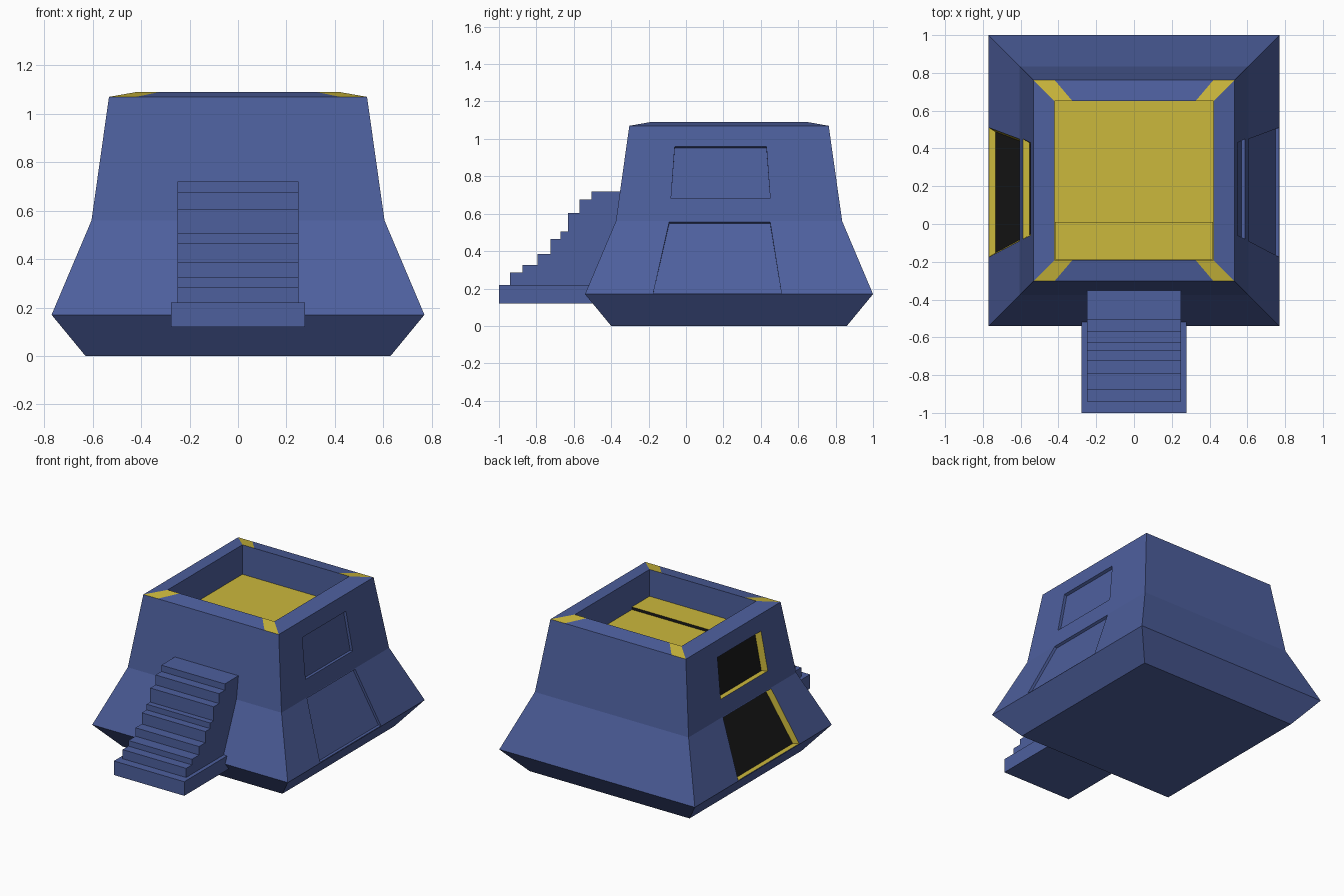
import bpy, bmesh
from mathutils import Vector

if "Cube" in bpy.data.objects:
    bpy.data.objects.remove(bpy.data.objects["Cube"])

CY = 0.23          # centre of the tower in y
BLUE, YELLOW, BLACK = 0, 1, 2


def material(name, rgb):
    m = bpy.data.materials.new(name)
    m.diffuse_color = (*rgb, 1)
    m.use_nodes = True
    m.node_tree.nodes["Principled BSDF"].inputs["Base Color"].default_value = m.diffuse_color
    return m


MATS = [material("blue_wall", (0.075, 0.115, 0.34)),
        material("yellow_trim", (0.60, 0.48, 0.045)),
        material("dark_opening", (0.01, 0.01, 0.01))]


def finish(bm, name):
    bmesh.ops.remove_doubles(bm, verts=bm.verts, dist=1e-5)
    bmesh.ops.recalc_face_normals(bm, faces=bm.faces)
    me = bpy.data.meshes.new(name)
    bm.to_mesh(me)
    bm.free()
    for m in MATS:
        me.materials.append(m)
    ob = bpy.data.objects.new(name, me)
    bpy.context.collection.objects.link(ob)
    return ob


def face(bm, pts, mat=BLUE):
    f = bm.faces.new([bm.verts.new(p) for p in pts])
    f.material_index = mat
    return f


def ring(half, z):
    return [Vector((sx * half, CY + sy * half, z))
            for sx, sy in ((-1, -1), (1, -1), (1, 1), (-1, 1))]


# Tower shell: square rings from the ground up to the rim and down into the roof pit
LEVELS = [(0.63, 0), (0.77, 0.17), (0.605, 0.56), (0.533, 1.07), (0.42, 1.09), (0.42, 0.88)]
RINGS = [ring(*l) for l in LEVELS]
# Openings per wall band: z low, z high, y range low, y range high
OPENINGS = {1: (0.174, 0.555, (-0.175, 0.51), (-0.09, 0.45)),
            2: (0.68, 0.96, (-0.08, 0.45), (-0.06, 0.43))}


def wall_with_opening(bm, band, s):
    (h0, z0), (h1, z1) = LEVELS[band], LEVELS[band + 1]
    zb, zt, yb, yt = OPENINGS[band]
    depth, splay, reveal, back = ((0.02, 0, BLUE, BLUE) if s > 0
                                  else (0.035, 0.022, YELLOW, BLACK))

    def wall_x(z):
        return s * (h0 + (h1 - h0) * (z - z0) / (z1 - z0))

    def panel_x(z):
        return wall_x(z) - s * depth

    outer = [(s * h0, CY - h0, z0), (s * h0, CY + h0, z0),
             (s * h1, CY + h1, z1), (s * h1, CY - h1, z1)]
    hole = [(wall_x(zb), yb[0], zb), (wall_x(zb), yb[1], zb),
            (wall_x(zt), yt[1], zt), (wall_x(zt), yt[0], zt)]
    zp = zt - 0.008
    panel = [(panel_x(zb), yb[0] + splay, zb), (panel_x(zb), yb[1] - splay, zb),
             (panel_x(zp), yt[1] - splay, zp), (panel_x(zp), yt[0] + splay, zp)]
    for i in range(4):
        j = (i + 1) % 4
        face(bm, [outer[i], outer[j], hole[j], hole[i]])
        mat = BLACK if i == 2 and s < 0 else reveal
        face(bm, [hole[i], hole[j], panel[j], panel[i]], mat)
    face(bm, panel, back)


bm = bmesh.new()
face(bm, RINGS[0])
face(bm, RINGS[-1], YELLOW)
for band in range(len(RINGS) - 1):
    lo, hi = RINGS[band], RINGS[band + 1]
    for k in range(4):
        j = (k + 1) % 4
        a, b, c, d = lo[k], lo[j], hi[j], hi[k]
        if k % 2 and band in OPENINGS:
            wall_with_opening(bm, band, 1 if k == 1 else -1)
        elif k % 2 == 0 and band == 3:
            # rim strip with yellow corner patches
            a1, b1 = a.lerp(b, 0.105), b.lerp(a, 0.105)
            d1, c1 = d.lerp(c, 0.113), c.lerp(d, 0.113)
            face(bm, [a, a1, d1, d], YELLOW)
            face(bm, [a1, b1, c1, d1])
            face(bm, [b1, b, c, c1], YELLOW)
        elif k % 2 == 0 and band == 2:
            face(bm, [a, b, c, c.lerp(d, 0.105), d.lerp(c, 0.105), d])
        elif k % 2 == 0 and band == 4:
            face(bm, [a, a.lerp(b, 0.113), b.lerp(a, 0.113), b, c, d])
        else:
            face(bm, [a, b, c, d])
finish(bm, "tower_body")


def extrude_profile(name, pts, half):
    """Side profile (y, z) extruded across x."""
    bm = bmesh.new()
    f = face(bm, [(-half, y, z) for y, z in pts])
    r = bmesh.ops.extrude_face_region(bm, geom=[f])
    bmesh.ops.translate(bm, vec=(2 * half, 0, 0),
                        verts=[v for v in r["geom"] if isinstance(v, bmesh.types.BMVert)])
    return finish(bm, name)


# Raised front part of the roof floor
slab = extrude_profile("roof_floor_step", [(-0.189, 0.881), (0.01, 0.881), (0.01, 0.90), (-0.189, 0.90)], 0.419)
for p in slab.data.polygons:
    p.material_index = BLACK if p.normal.y > 0.5 else YELLOW

# Front staircase and its landing plate
STEPS = [(-0.94, 0.285), (-0.875, 0.325), (-0.795, 0.385), (-0.725, 0.465),
         (-0.67, 0.505), (-0.63, 0.605), (-0.57, 0.675), (-0.505, 0.72)]
profile, z_prev = [], 0.22
for y, z in STEPS:
    profile += [(y, z_prev), (y, z)]
    z_prev = z
profile += [(-0.352, 0.72), (-0.36, 0.56), (-0.49, 0.22)]
extrude_profile("front_stairs", profile, 0.25)
extrude_profile("stair_base", [(-1.0, 0.12), (-0.49, 0.12), (-0.49, 0.22), (-1.0, 0.22)], 0.277)
